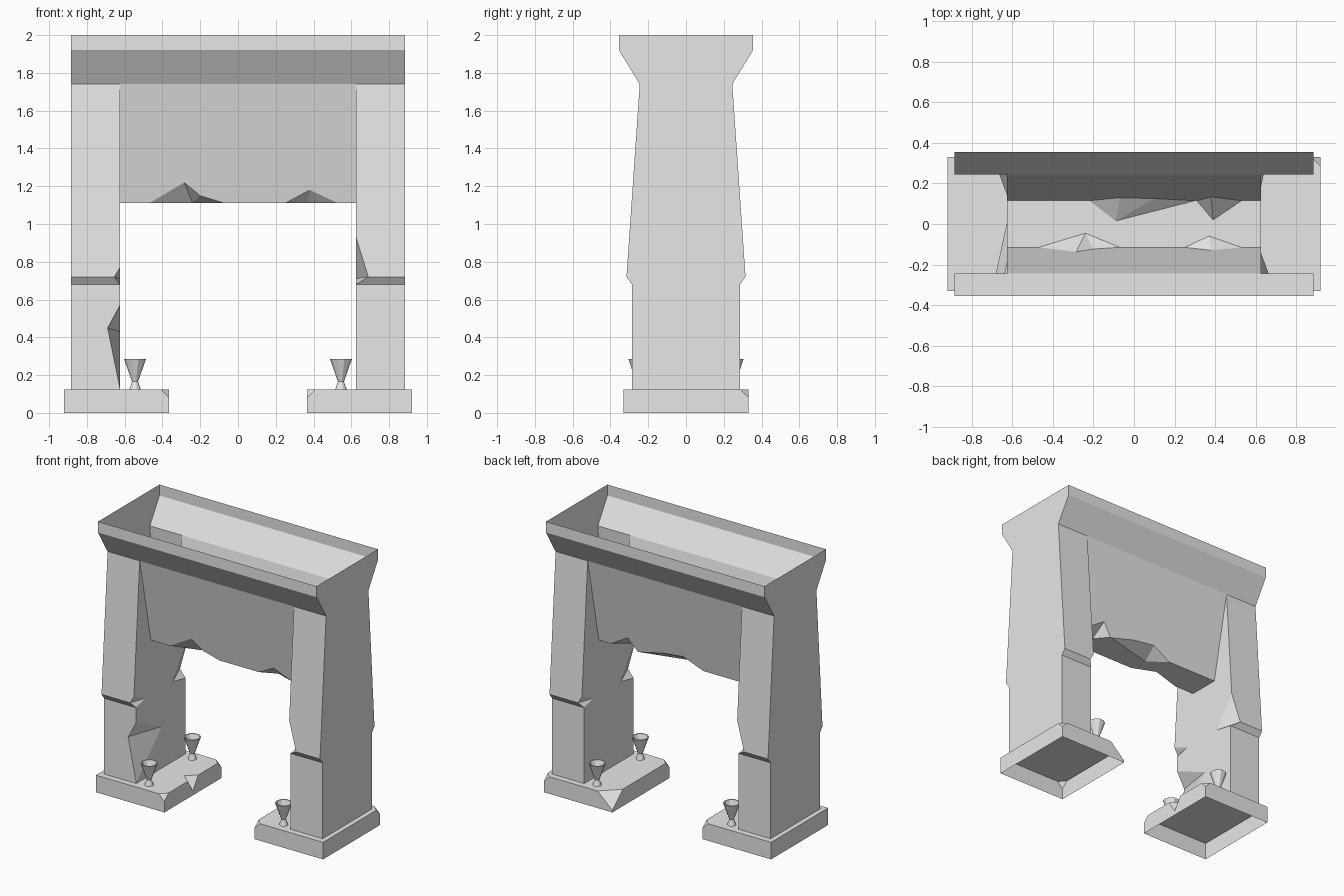
import bpy, bmesh
from math import cos, sin, pi

cube = bpy.data.objects.get("Cube")
if cube:
    bpy.data.objects.remove(cube)

stone = bpy.data.materials.new("pale_stone")
stone.use_nodes = True
grey = (0.8, 0.8, 0.8, 1)
stone.diffuse_color = grey
stone.node_tree.nodes["Principled BSDF"].inputs["Base Color"].default_value = grey


def build(name, polys, turn=1):
    """Join polygons into one flat-shaded shell; turn=-1 spins it half a turn."""
    bm = bmesh.new()
    for poly in polys:
        bm.faces.new([bm.verts.new((x * turn, y * turn, z)) for x, y, z in poly])
    bmesh.ops.remove_doubles(bm, verts=bm.verts, dist=0.0005)
    bmesh.ops.recalc_face_normals(bm, faces=bm.faces)
    me = bpy.data.meshes.new(name)
    bm.to_mesh(me)
    bm.free()
    me.materials.append(stone)
    ob = bpy.data.objects.new(name, me)
    bpy.context.collection.objects.link(ob)
    return ob


# Main dimensions
IN, OUT = 0.625, 0.885
FOOT, STEP, LEDGE, SOFFIT, NECK, RIM, TOP = 0.125, 0.68, 0.72, 1.11, 1.74, 1.92, 2.0
Y_SHAFT, Y_LEDGE, Y_NECK, Y_RIM, Y_SOFFIT = 0.285, 0.315, 0.245, 0.355, 0.115


def shaft_y(z):
    return Y_LEDGE + (Y_NECK - Y_LEDGE) * (z - LEDGE) / (NECK - LEDGE)


def panel_y(z):
    return Y_SOFFIT + (Y_NECK - Y_SOFFIT) * (z - SOFFIT) / (NECK - SOFFIT)


# Pillars: hollow shafts with a chipped ledge on each inner corner
def pillar(name, turn, gouged):
    polys, inner = [], []
    # each chip: side, top height, reach across the face, reach along the inner wall
    for s, z_top, x_face, y_wall in ((-1, 0.93, 0.69, 0.14), (1, 0.77, 0.655, 0.18)):
        tip = (IN, s * shaft_y(z_top), z_top)
        face = (x_face, s * Y_LEDGE, LEDGE)
        wall = (IN, s * y_wall, LEDGE - 0.01)
        corner = (IN, s * Y_SHAFT, STEP)
        foot = (IN, s * Y_SHAFT, FOOT)
        out = [(OUT, s * y, z) for y, z in ((Y_SHAFT, FOOT), (Y_SHAFT, STEP),
                                            (Y_LEDGE, LEDGE), (Y_NECK, NECK))]
        neck = (IN, s * Y_NECK, NECK)
        lower, chain = [out[0], foot], [foot]
        if gouged and s == 1:
            # long gouge low on the shaft corner
            lo, hi = (IN, Y_SHAFT, 0.13), (IN, Y_SHAFT, 0.57)
            g_face, g_wall = (0.69, Y_SHAFT, 0.45), (IN, -0.013, 0.43)
            lower += [lo, g_face, hi]
            chain += [lo, g_wall, hi]
            polys += [[lo, g_face, g_wall], [hi, g_face, g_wall]]
        polys += [lower + [corner, out[1]],
                  [out[1], corner, face, out[2]],
                  [out[2], face, tip, neck, out[3]],
                  [tip, face, wall], [face, corner, wall]]
        chain += [corner, wall, tip, neck, (IN, s * Y_SOFFIT, SOFFIT)]
        inner += chain if s < 0 else chain[::-1]
    polys.append(inner)
    # flat outer end, rising through the cornice
    half = ((Y_SHAFT, FOOT), (Y_SHAFT, STEP), (Y_LEDGE, LEDGE),
            (Y_NECK, NECK), (Y_RIM, RIM), (Y_RIM, TOP))
    polys.append([(OUT, -y, z) for y, z in half] + [(OUT, y, z) for y, z in half[::-1]])
    build(name, polys, turn)


pillar("left_pillar", 1, False)
pillar("right_pillar", -1, True)

# Cornice: flared rim, front and back, open on top
cornice = []
for s in (-1, 1):
    for (y0, z0), (y1, z1) in (((Y_NECK, NECK), (Y_RIM, RIM)), ((Y_RIM, RIM), (Y_RIM, TOP))):
        cornice.append([(-OUT, s * y0, z0), (OUT, s * y0, z0),
                        (OUT, s * y1, z1), (-OUT, s * y1, z1)])
build("cornice", cornice)

# Lintel: panels leaning inward to a narrow soffit with broken edges
# each break: start x, end x, peaks (x, z) on the panel, pit (x, y) on the soffit
BREAKS = {
    -1: [(-0.47, -0.07, [(-0.285, 1.22), (-0.2, 1.15)], (-0.24, 0.045)),
         (0.25, 0.53, [(0.38, 1.18)], (0.37, 0.06))],
    1: [(-0.22, 0.3, [(-0.07, 1.18), (0.1, 1.16)], (-0.09, 0.015)),
        (0.31, 0.53, [(0.38, 1.2)], (0.39, 0.02))],
}
lintel, soffit = [], []
for s, breaks in BREAKS.items():
    low = [(-IN, s * Y_SOFFIT, SOFFIT)]
    under = list(low)
    for x0, x1, peaks, (px, py) in breaks:
        pit = (px, s * py, SOFFIT)
        a, b = (x0, s * Y_SOFFIT, SOFFIT), (x1, s * Y_SOFFIT, SOFFIT)
        crest = [a] + [(x, s * panel_y(z), z) for x, z in peaks] + [b]
        lintel += [[p, q, pit] for p, q in zip(crest, crest[1:])]
        low += crest
        under += [a, pit, b]
    end = (IN, s * Y_SOFFIT, SOFFIT)
    lintel.append(low + [end, (IN, s * Y_NECK, NECK), (-IN, s * Y_NECK, NECK)])
    under.append(end)
    soffit += under if s < 0 else under[::-1]
lintel.append(soffit)
build("lintel", lintel)


# Plinths: open-bottomed blocks with chipped top corners
def plinth(name, turn, chips, notched):
    corners = [(0.365, -0.33), (0.92, -0.33), (0.92, 0.33), (0.365, 0.33)]
    top, polys, ends = [], [], []
    for i, (x, y) in enumerate(corners):
        prev, nxt = corners[i - 1], corners[(i + 1) % 4]
        size, drop = chips[i]

        def toward(p):
            d = (p[0] - x, p[1] - y)
            length = abs(d[0]) + abs(d[1])
            return (x + d[0] / length * size, y + d[1] / length * size, FOOT)

        down = (x, y, FOOT - drop)
        if size:
            ends.append((toward(prev), down, toward(nxt)))
            polys.append(list(ends[-1]))
        else:
            ends.append((down, down, down))
    for i in range(4):
        a, b = ends[i], ends[(i + 1) % 4]
        edge = [a[2], b[0]]
        rim = list(edge)
        if notched and i == 3:
            # broken bite in the middle of the inner edge
            x = corners[0][0]
            n0, n1 = (x, 0.06, FOOT), (x, -0.06, FOOT)
            low, pit = (x, 0, 0.03), (x + 0.07, 0, FOOT)
            edge[1:1] = [n0, low, n1]
            rim[1:1] = [n0, pit, n1]
            polys += [[n0, low, pit], [n1, low, pit]]
        (x0, y0), (x1, y1) = corners[i], corners[(i + 1) % 4]
        wall = [(x0, y0, 0), a[1]] + edge + [b[1], (x1, y1, 0)]
        polys.append(list(dict.fromkeys(wall)))
        top += rim
    polys.append(list(dict.fromkeys(top)))
    build(name, polys, turn)


small, none = (0.045, 0.045), (0, 0)
plinth("left_plinth", 1, [small, none, small, (0.12, 0.11)], False)
plinth("right_plinth", -1, [small, none, none, small], True)

# Offering cups: faceted open goblets on the plinths
SIDES = 10
PROFILE = [(0.03, FOOT), (0.016, 0.165), (0.058, 0.285), (0.05, 0.285), (0.012, 0.18)]


def ring_point(cx, cy, r, z, k):
    a = 2 * pi * k / SIDES
    return (cx + r * cos(a), cy + r * sin(a), z)


for x_name, cx in (("left", 0.545), ("right", -0.545)):
    for y_name, cy in (("front", -0.25), ("back", 0.25)):
        cup = []
        for (r0, z0), (r1, z1) in zip(PROFILE, PROFILE[1:]):
            for k in range(SIDES):
                cup.append([ring_point(cx, cy, r0, z0, k), ring_point(cx, cy, r0, z0, k + 1),
                            ring_point(cx, cy, r1, z1, k + 1), ring_point(cx, cy, r1, z1, k)])
        r, z = PROFILE[-1]
        cup.append([ring_point(cx, cy, r, z, k) for k in range(SIDES)])
        build(f"{y_name}_{x_name}_cup", cup)
